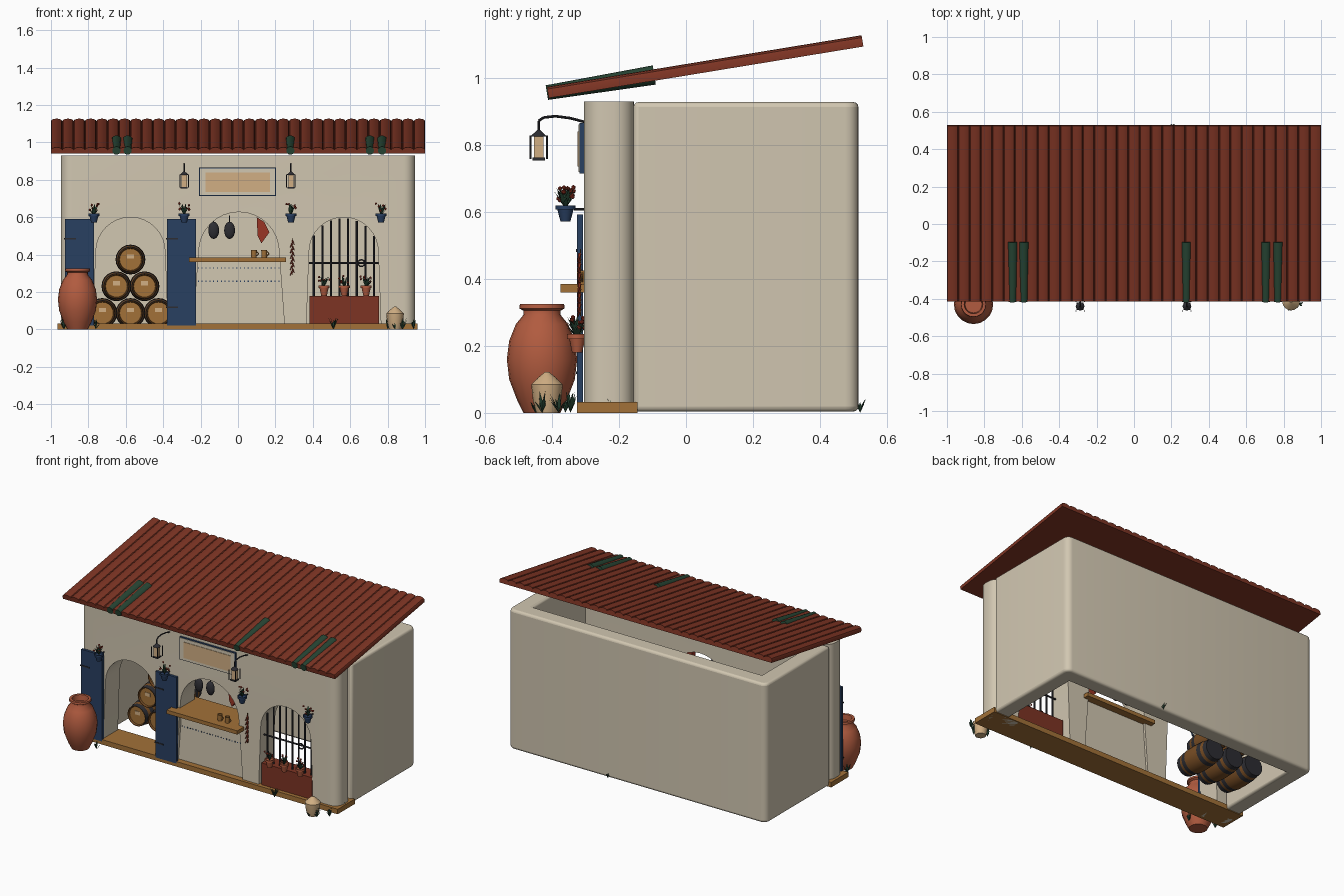
import bpy, bmesh, math, random
from mathutils import Vector, Matrix

if "Cube" in bpy.data.objects:
    bpy.data.objects.remove(bpy.data.objects["Cube"])
random.seed(4)

COL = {"plaster": (.64, .57, .44), "roof_red": (.205, .034, .017), "blue_paint": (.022, .05, .12),
       "wood": (.36, .165, .04), "terracotta": (.44, .105, .05), "green": (.02, .06, .034),
       "iron": (.026, .026, .032), "barrel_brown": (.19, .075, .018), "tan": (.64, .43, .23),
       "flower_red": (.32, .035, .018)}
MAT = {}
for k, c in COL.items():
    MAT[k] = bpy.data.materials.new(k)
    MAT[k].diffuse_color = (*c, 1)


def done(name, bm, *mats, M=None):
    if M:
        bm.transform(M)
    bmesh.ops.recalc_face_normals(bm, faces=bm.faces)
    me = bpy.data.meshes.new(name)
    bm.to_mesh(me)
    bm.free()
    for m in mats:
        me.materials.append(MAT[m])
    ob = bpy.data.objects.new(name, me)
    bpy.context.collection.objects.link(ob)
    return ob


def paint(verts, m):
    for f in {f for v in verts for f in v.link_faces}:
        f.material_index = m


def box(bm, x0, x1, y0, y1, z0, z1, m=0):
    M = Matrix.Translation(((x0+x1)/2, (y0+y1)/2, (z0+z1)/2)) @ Matrix.Diagonal((x1-x0, y1-y0, z1-z0, 1))
    paint(bmesh.ops.create_cube(bm, size=1, matrix=M)["verts"], m)


def rod(bm, p, q, r, m=0, n=8, r2=None):
    p, q = Vector(p), Vector(q)
    M = Matrix.Translation((p+q)/2) @ (q-p).to_track_quat('Z', 'Y').to_matrix().to_4x4()
    paint(bmesh.ops.create_cone(bm, cap_ends=True, segments=n, radius1=r, radius2=r if r2 is None else r2,
                                depth=(q-p).length, matrix=M)["verts"], m)


def lathe(bm, prof, M, n=20, mats=None):
    rings = [[bm.verts.new(M @ Vector((r*math.cos(2*math.pi*i/n), r*math.sin(2*math.pi*i/n), z)))
              for i in range(n)] for r, z in prof]
    for k in range(len(rings)-1):
        for i in range(n):
            j = (i+1) % n
            f = bm.faces.new((rings[k][i], rings[k][j], rings[k+1][j], rings[k+1][i]))
            f.material_index = mats[k] if mats else 0
    for k, e in ((0, rings[0]), (-1, rings[-1])):
        f = bm.faces.new(e)
        f.material_index = mats[k] if mats else 0


def prism(bm, pts, place, d0, d1, m=0):
    f = bm.faces.new([bm.verts.new(place(a, b, d0)) for a, b in pts])
    r = bmesh.ops.extrude_face_region(bm, geom=[f], use_keep_orig=True)
    vs = [v for v in r["geom"] if isinstance(v, bmesh.types.BMVert)]
    bmesh.ops.translate(bm, verts=vs, vec=Vector(place(0, 0, d1))-Vector(place(0, 0, d0)))
    paint(vs, m)


def xz(a, b, d): return (a, d, b)
def xy(a, b, d): return (a, b, d)
def T(*p): return Matrix.Translation(p)


def leaves(bm, c, n, h, spread, w, m=0):
    # pointed leaf blades fanning out from one spot
    for _ in range(n):
        a, s = random.uniform(0, 6.28), random.uniform(.2, 1)*spread
        d, side = Vector((math.cos(a), math.sin(a), 0)), Vector((-math.sin(a), math.cos(a), 0))*w
        hh = h*random.uniform(.5, 1)
        b = Vector(c)
        mid, tip = b+d*s*.45+Vector((0, 0, hh*.55)), b+d*s+Vector((0, 0, hh))
        f = bm.faces.new([bm.verts.new(p) for p in (b, mid+side, tip, mid-side)])
        f.material_index = m


def arch(cx, wb, wt, top, n=16):
    s = top-wt
    return [(cx-wb, 0)] + [(cx-wt*math.cos(math.pi*i/n), s+wt*math.sin(math.pi*i/n))
                           for i in range(n+1)] + [(cx+wb, 0)]


# front wall with three arches and rounded ends
bm = bmesh.new()
W = .947
out = [(-W, 0)] + arch(-.575, .2, .185, .6) + arch(.005, .245, .215, .628) + arch(.565, .2, .185, .6)
out += [(W, 0), (W, .93), (-W, .93)]
prism(bm, out, xz, -.305, -.155)
ends = [e for e in bm.edges if all(abs(v.co.x) > W-.001 for v in e.verts)
        and abs(e.verts[0].co.z-e.verts[1].co.z) > .5]
bmesh.ops.bevel(bm, geom=ends, offset=.06, segments=6, affect='EDGES', profile=.5)
done("front_wall", bm, "plaster")

# side and back walls, open above and below
bm = bmesh.new()
prism(bm, [(-W, -.157), (-W, .515), (W, .515), (W, -.157), (.84, -.157), (.84, .405), (-.84, .405), (-.84, -.157)],
      xy, .004, .928)
ends = [e for e in bm.edges if all(abs(v.co.x) > .9 and v.co.y > .5 for v in e.verts)
        and abs(e.verts[0].co.z-e.verts[1].co.z) > .5]
bmesh.ops.bevel(bm, geom=ends, offset=.04, segments=5, affect='EDGES', profile=.5)
ob = done("rear_walls", bm, "plaster")
bv = ob.modifiers.new("soft_edges", 'BEVEL')
bv.width, bv.segments, bv.limit_method, bv.angle_limit = .015, 3, 'ANGLE', math.radians(50)

# base plank
bm = bmesh.new()
box(bm, -.965, .96, -.325, -.145, 0, .033)
done("base_plank", bm, "wood")

# ribbed roof, built flat and tilted
R = T(0, .06, 1.017) @ Matrix.Rotation(math.radians(9.3), 4, 'X')
L, N = .476, 33
p = 2/N
pts = [(1, 0), (-1, 0)]
for i in range(N):
    for k in range(7):
        t = math.pi*k/6
        if i == 0 or k > 0:
            pts.append((-1+p*(i+.5)-p/2*math.cos(t), .02+.014*math.sin(t)))
bm = bmesh.new()
prism(bm, pts, xz, -L, L)
done("roof", bm, "roof_red", M=R)
bm = bmesh.new()
for x in (-.65, -.59, .28, .705, .77):
    lathe(bm, [(.022, 0), (.029, .325)], T(x, -L-.003, .017) @ Matrix.Rotation(-math.pi/2, 4, 'X'), 16)
done("green_roof_tiles", bm, "green", M=R)

# shutters with hinges
bm = bmesh.new()
for x in (-.925, -.38):
    box(bm, x, x+.155, -.325, -.308, .02, .592)
    for z in (.12, .485):
        box(bm, x-.005, x+.06, -.328, -.32, z-.004, z+.004, 1)
done("shutters", bm, "blue_paint", "iron")

# sign board
bm = bmesh.new()
box(bm, -.208, .203, -.318, -.303, .715, .865, 0)
box(bm, -.203, .198, -.321, -.317, .719, .861, 1)
box(bm, -.175, .17, -.324, -.32, .735, .84, 2)
done("sign", bm, "blue_paint", "plaster", "tan")

# counter: panel, painted dots, top plank
bm = bmesh.new()
box(bm, -.24, .248, -.285, -.17, .01, .36)
for i in range(22):
    for z in (.255, .325):
        x = -.215+i*.0205
        box(bm, x, x+.006, -.288, -.284, z, z+.006, 1)
done("counter_panel", bm, "plaster", "blue_paint")
bm = bmesh.new()
box(bm, -.262, .257, -.375, -.12, .36, .385)
done("counter_top", bm, "wood")

# cups on the counter
bm = bmesh.new()
for x in (.085, .14):
    lathe(bm, [(.014, 0), (.016, .04), (.012, .04), (.011, .005)], T(x, -.31, .385), 14)
    rod(bm, (x+.014, -.31, .393), (x+.026, -.31, .405), .003)
    rod(bm, (x+.026, -.31, .405), (x+.014, -.31, .418), .003)
done("cups", bm, "wood")

# hanging pans and ham
bm = bmesh.new()
for x in (-.13, -.045):
    bmesh.ops.create_uvsphere(bm, u_segments=16, v_segments=10, radius=1,
                              matrix=T(x, -.225, .53) @ Matrix.Diagonal((.029, .018, .046, 1)))
    rod(bm, (x, -.225, .57), (x, -.225, .61), .003)
done("hanging_pans", bm, "iron")
bm = bmesh.new()
prism(bm, [(.1, .6), (.14, .575), (.168, .52), (.125, .46), (.105, .5)], xz, -.245, -.205)
done("hanging_ham", bm, "flower_red")

# stacked barrels
bm = bmesh.new()
prof = [(.055, .012), (.058, .012), (.062, 0), (.066, 0), (.07, .03), (.074, .05), (.078, .08), (.08, .135),
        (.078, .19), (.074, .22), (.07, .24), (.066, .27)]
hoops = [0, 1, 1, 2, 1, 2, 1, 1, 2, 1, 2]
for x, z in ((-.725, .088), (-.575, .088), (-.425, .088), (-.65, .231), (-.5, .231), (-.575, .374)):
    lathe(bm, prof, T(x, -.03, z) @ Matrix.Rotation(-math.pi/2, 4, 'X'), 20, hoops)
    box(bm, x-.018, x+.018, -.021, -.015, z+.005, z+.028, 3)
done("barrels", bm, "wood", "barrel_brown", "iron", "tan")

# window grille
bm = bmesh.new()
for i in range(8):
    x = .405+i*.046
    zt = .415+.185*math.sqrt(max(0, 1-((x-.565)/.185)**2))
    rod(bm, (x, -.27, .15), (x, -.27, zt-.005), .0055)
rod(bm, (.38, -.27, .355), (.75, -.27, .355), .0055)
for i in range(12):
    a, b = i*math.pi/6, (i+1)*math.pi/6
    rod(bm, (.66+.018*math.cos(a), -.28, .355+.018*math.sin(a)),
        (.66+.018*math.cos(b), -.28, .355+.018*math.sin(b)), .004)
done("window_grille", bm, "iron")

# planter box under the grille, with pots
bm = bmesh.new()
box(bm, .382, .755, -.3, -.2, .033, .178)
done("planter_box", bm, "roof_red")
POT = [(.5, 0), (.8, .75), (1, .75), (1, 1), (.82, 1), (.8, .85)]


def pot_plant(name, x, y, z, r, h, mat):
    bm = bmesh.new()
    lathe(bm, [(a*r, b*h) for a, b in POT], T(x, y, z), 16)
    leaves(bm, (x, y, z+h*.8), 16, .065, .035, .007, 1)
    for _ in range(7):
        q = Vector((x+random.uniform(-.03, .03), y+random.uniform(-.025, .025), z+h+random.uniform(.015, .055)))
        paint(bmesh.ops.create_icosphere(bm, subdivisions=1, radius=.007, matrix=T(*q))["verts"], 2)
    done(name, bm, mat, "green", "flower_red")


for i, x in enumerate((.46, .568, .685)):
    pot_plant(f"planter_pot_{i}", x, -.325, .18, .03, .055, "terracotta")

# blue wall pots on brackets
for i, x in enumerate((-.77, -.288, .283, .765)):
    pot_plant(f"wall_pot_{i}", x, -.36, .572, .03, .047, "blue_paint")
    bm = bmesh.new()
    rod(bm, (x, -.3, .608), (x, -.335, .608), .004)
    done(f"wall_pot_bracket_{i}", bm, "iron")

# lanterns on curved brackets
for i, x in enumerate((-.288, .283)):
    bm = bmesh.new()
    arm = [(-.3, .868), (-.345, .88), (-.39, .886), (-.425, .882), (-.44, .872), (-.44, .83)]
    for a, b in zip(arm, arm[1:]):
        rod(bm, (x, *a), (x, *b), .004)
    box(bm, x-.014, x+.014, -.454, -.426, .762, .828, 1)
    box(bm, x-.019, x+.019, -.459, -.421, .753, .762)
    rod(bm, (x, -.44, .826), (x, -.44, .845), .024, r2=.004)
    for sx in (-.023, .023):
        for sy in (-.025, .025):
            rod(bm, (x+sx, -.44+sy, .758), (x+sx, -.44+sy, .828), .003, n=6)
    done(f"lantern_{i}", bm, "iron", "tan")

# strings of dried peppers
for i, x in enumerate((-.295, .29)):
    bm = bmesh.new()
    rod(bm, (x, -.315, .29), (x, -.315, .49), .002, 1, 6)
    for k in range(12):
        z, s = .475-k*.015, (-1)**k
        rod(bm, (x, -.317, z), (x+s*.012, -.323, z-.024), .0055, r2=.001, n=6)
    done(f"pepper_string_{i}", bm, "flower_red", "barrel_brown")

# large urn
bm = bmesh.new()
lathe(bm, [(.055, 0), (.075, .04), (.098, .1), (.105, .16), (.098, .215), (.078, .265), (.056, .292), (.055, .305),
           (.068, .312), (.066, .325), (.05, .325), (.045, .29)], T(-.858, -.43, 0), 20)
done("large_urn", bm, "terracotta")

# small lidded jar
bm = bmesh.new()
lathe(bm, [(.032, 0), (.042, .035), (.047, .085), (.04, .092), (.025, .107), (.006, .122)], T(.84, -.415, 0), 16)
done("small_jar", bm, "tan")

# grass tufts
bm = bmesh.new()
for x, y, n in ((.8, -.4, 10), (.88, -.43, 12), (.94, -.38, 12), (.84, -.45, 8), (.51, -.345, 12), (-.93, -.36, 12),
                (-.76, -.4, 8), (.95, -.22, 5), (.21, .52, 5)):
    leaves(bm, (x, y, 0), n, .065, .03, .005)
done("grass", bm, "green")

# smooth shading with sharp edges kept
bpy.ops.object.select_all(action='SELECT')
bpy.context.view_layer.objects.active = bpy.context.collection.objects[0]
bpy.ops.object.shade_smooth_by_angle(angle=math.radians(35))

for m in bpy.data.materials:
    if m.users and not m.is_grease_pencil:
        m.use_nodes = True
        m.node_tree.nodes["Principled BSDF"].inputs["Base Color"].default_value = m.diffuse_color
